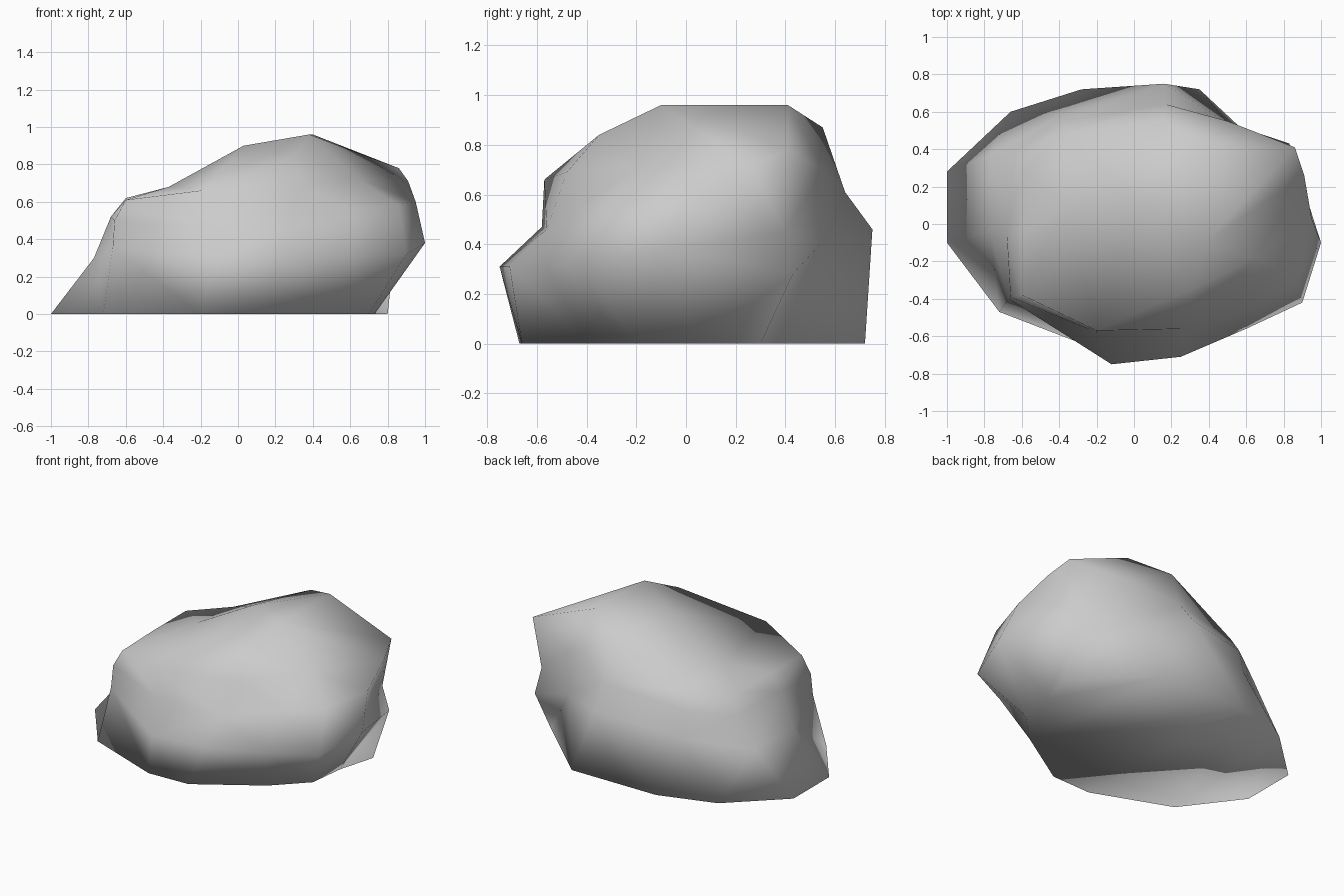
import bpy, bmesh

if "Cube" in bpy.data.objects:
    bpy.data.objects.remove(bpy.data.objects["Cube"])

# Cross-sections of the boulder, counter-clockwise from the left end
foot = [(-1, -.1), (-.72, -.47), (-.2, -.67), (.09, -.66), (.5, -.4), (.7, -.2),
        (.73, .05), (.8, .3), (.35, .72), (-.28, .72), (-.66, .6), (-1, .28)]
belly = [(-.77, -.04, .3), (-.67, -.4, .35), (-.12, -.75, .31), (.25, -.71, .31),
         (.6, -.56, .31), (.9, -.42, .32), (1, -.1, .38), (.83, .43, .28),
         (.5, .54, .4), (.16, .75, .46), (-.38, .59, .36), (-.77, .37, .3)]
shoulder = [(-.68, -.05, .52), (-.66, -.39, .5), (-.2, -.58, .47), (.28, -.56, .46),
            (.62, -.42, .55), (.86, -.29, .58), (.95, .03, .6), (.8, .4, .45),
            (.5, .55, .7), (.17, .64, .61), (-.38, .55, .53), (-.63, .38, .5)]
crown = [(-.6, -.05, .62), (-.6, -.38, .61), (-.2, -.57, .66), (.33, -.48, .69),
         (.38, -.1, .96), (.65, -.18, .72), (.91, .26, .71), (.86, .41, .78),
         (.4, .41, .96), (.16, .55, .87), (-.37, .48, .64), (-.6, .3, .62)]

bm = bmesh.new()
rings = [[bm.verts.new(p) for p in ring]
         for ring in ([(x, y, 0) for x, y in foot], belly, shoulder, crown)]
n = len(foot)

# Sides
for low, high in zip(rings, rings[1:]):
    for i in range(n):
        j = (i + 1) % n
        bm.faces.new((low[i], low[j], high[j], high[i]))

# Flat underside
bm.faces.new(rings[0][::-1])


def fan(hub, loop):
    for a, b in zip(loop, loop[1:]):
        bm.faces.new((hub, a, b))


# Top: low left slope, rise to the ridge, front brow, steep right slope
c = rings[-1]
left = bm.verts.new((-.37, .1, .68))
rise = bm.verts.new((.03, .1, .9))
brow = bm.verts.new((.3, -.35, .84))
fan(left, [c[10], c[11], c[0], c[1], c[2], rise, c[10]])
fan(brow, [c[2], c[3], c[5], c[4], rise, c[2]])
fan(rise, [c[4], c[8], c[9], c[10]])
fan(c[4], [c[5], c[6], c[7], c[8]])

# The brow fan already closes the gap between points 3 and 5, so tuck point 4's outer quads in
s = rings[2]
for f in bm.faces[:]:
    if c[4] in f.verts and s[4] in f.verts:
        bm.faces.remove(f)
fan(s[4], [c[5], c[3], s[3]])
bm.faces.new((s[4], s[5], c[5]))

bmesh.ops.triangulate(bm, faces=bm.faces[:])
bmesh.ops.recalc_face_normals(bm, faces=bm.faces[:])
for f in bm.faces:
    f.smooth = True

mesh = bpy.data.meshes.new("boulder")
bm.to_mesh(mesh)
bm.free()
bpy.context.collection.objects.link(bpy.data.objects.new("boulder", mesh))
